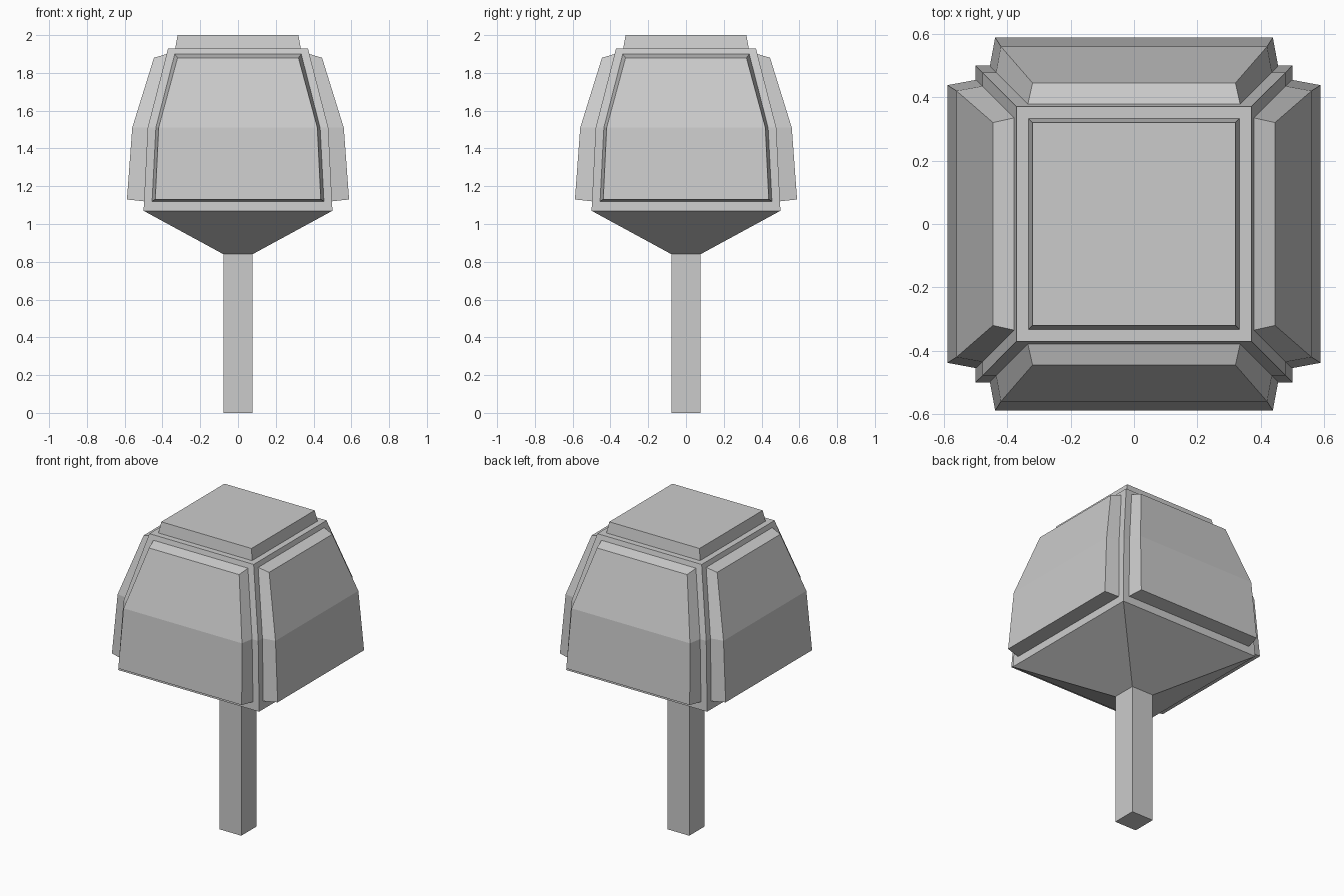
import bpy
import bmesh
from math import pi
from mathutils import Matrix

default_cube = bpy.data.objects.get("Cube")
if default_cube:
    bpy.data.objects.remove(default_cube, do_unlink=True)

# Single grey material
grey = bpy.data.materials.new("plain_grey")
grey.use_nodes = True
colour = (0.6, 0.6, 0.6, 1)
grey.diffuse_color = colour
grey.node_tree.nodes["Principled BSDF"].inputs["Base Color"].default_value = colour


def finish(name, bm):
    bmesh.ops.recalc_face_normals(bm, faces=bm.faces)
    mesh = bpy.data.meshes.new(name)
    bm.to_mesh(mesh)
    bm.free()
    mesh.materials.append(grey)
    obj = bpy.data.objects.new(name, mesh)
    bpy.context.collection.objects.link(obj)
    return obj


def loft(bm, rings):
    """Skin closed rings of equal length; returns the vertex rings."""
    loops = [[bm.verts.new(p) for p in ring] for ring in rings]
    for low, high in zip(loops, loops[1:]):
        for i in range(len(low)):
            j = (i + 1) % len(low)
            bm.faces.new((low[i], low[j], high[j], high[i]))
    return loops


def square_solid(name, profile):
    """Stack of square sections given as (half width, height)."""
    bm = bmesh.new()
    loops = loft(bm, [[(-h, -h, z), (h, -h, z), (h, h, z), (-h, h, z)]
                      for h, z in profile])
    bm.faces.new(loops[0])
    bm.faces.new(loops[-1])
    return finish(name, bm)


def outline(sections):
    """Mirrored panel outline from (half width, depth, height) rows."""
    right = [(x, -y, z) for x, y, z in sections]
    return right + [(-x, y, z) for x, y, z in reversed(right)]


def side_panel(name, angle):
    # Raised panel with bevelled rim, bent at mid height
    bm = bmesh.new()
    inner = outline([(0.455, 0.497, 1.12), (0.435, 0.477, 1.51), (0.335, 0.377, 1.90)])
    outer = outline([(0.438, 0.588, 1.13), (0.42, 0.56, 1.51), (0.32, 0.445, 1.88)])
    for ring in loft(bm, [inner, outer]):
        bm.faces.new((ring[0], ring[1], ring[4], ring[5]))
        bm.faces.new((ring[1], ring[2], ring[3], ring[4]))
    bmesh.ops.rotate(bm, verts=bm.verts, matrix=Matrix.Rotation(angle, 3, "Z"))
    return finish(name, bm)


# Post, head with tapered underside, and top plate
square_solid("post", [(0.077, 0), (0.077, 0.85)])
square_solid("head_core", [(0.077, 0.84), (0.5, 1.07), (0.478, 1.51), (0.37, 1.93)])
square_solid("top_plate", [(0.333, 1.925), (0.32, 2.0)])

# Four matching side panels
for i, side in enumerate(("front", "left", "back", "right")):
    side_panel(side + "_panel", i * pi / 2)
